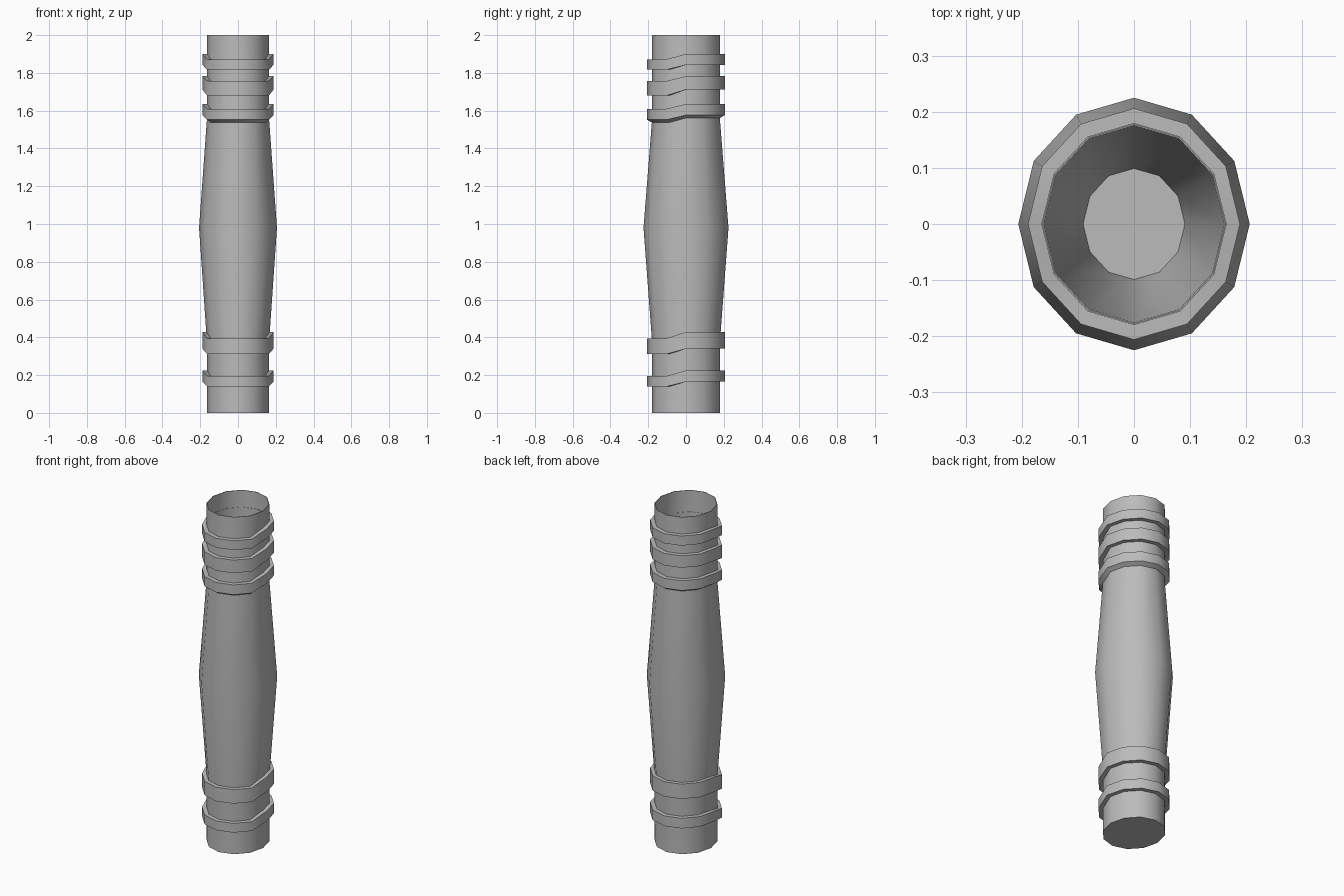
import bpy, bmesh, math

if "Cube" in bpy.data.objects:
    bpy.data.objects.remove(bpy.data.objects["Cube"], do_unlink=True)

SIDES = 12
RX, RY = 0.165, 0.18          # half widths of the tube

grey = bpy.data.materials.new("plain grey")
grey.use_nodes = True
colour = (0.5, 0.5, 0.5, 1)
grey.diffuse_color = colour
grey.node_tree.nodes["Principled BSDF"].inputs["Base Color"].default_value = colour


def loft(name, profile, closed=False, cap_start=False, cap_end=False):
    """Sweep (scale, front z, back z) points around the oval section."""
    bm = bmesh.new()
    loops = []
    for scale, front, back in profile:
        loop = []
        for i in range(SIDES):
            a = 2 * math.pi * i / SIDES
            z = front if math.sin(a) < -0.1 else back
            loop.append(bm.verts.new((RX * scale * math.cos(a), RY * scale * math.sin(a), z)))
        loops.append(loop)
    pairs = list(zip(loops, loops[1:]))
    if closed:
        pairs.append((loops[-1], loops[0]))
    for low, high in pairs:
        for i in range(SIDES):
            j = (i + 1) % SIDES
            bm.faces.new((low[i], low[j], high[j], high[i]))
    if cap_start:
        bm.faces.new(loops[0][::-1])
    if cap_end:
        bm.faces.new(loops[-1])
    bmesh.ops.recalc_face_normals(bm, faces=bm.faces)
    mesh = bpy.data.meshes.new(name)
    bm.to_mesh(mesh)
    bm.free()
    mesh.materials.append(grey)
    obj = bpy.data.objects.new(name, mesh)
    bpy.context.collection.objects.link(obj)
    bpy.ops.object.select_all(action="DESELECT")
    obj.select_set(True)
    bpy.context.view_layer.objects.active = obj
    bpy.ops.object.shade_smooth_by_angle(angle=math.radians(35))
    return obj


# Hollow handle: swelling outside, open top, tapering bore with a floor
shaft = [(1, 0), (1, 0.38), (1.25, 0.98), (1, 1.55), (1, 2),
         (0.985, 2), (0.985, 1.55), (0.55, 0.9)]
loft("handle_shaft", [(s, z, z) for s, z in shaft], cap_start=True, cap_end=True)


# Stepped bands: front bottom, front top, back bottom, back top
bands = {
    "lower_band": (0.14, 0.195, 0.165, 0.225),
    "lower_grip_band": (0.312, 0.395, 0.34, 0.428),
    "upper_grip_band": (1.552, 1.61, 1.577, 1.635),
    "upper_middle_band": (1.68, 1.757, 1.712, 1.783),
    "top_band": (1.817, 1.872, 1.843, 1.9),
}
INNER, OUTER = 0.975, 1.145
for name, (fb, ft, bb, bt) in bands.items():
    drop = 0.018 if name == "upper_grip_band" else 0   # sloping underside
    loft(name, [(INNER, fb - drop, bb - drop), (OUTER, fb, bb),
                (OUTER, ft, bt), (INNER, ft, bt)], closed=True)
